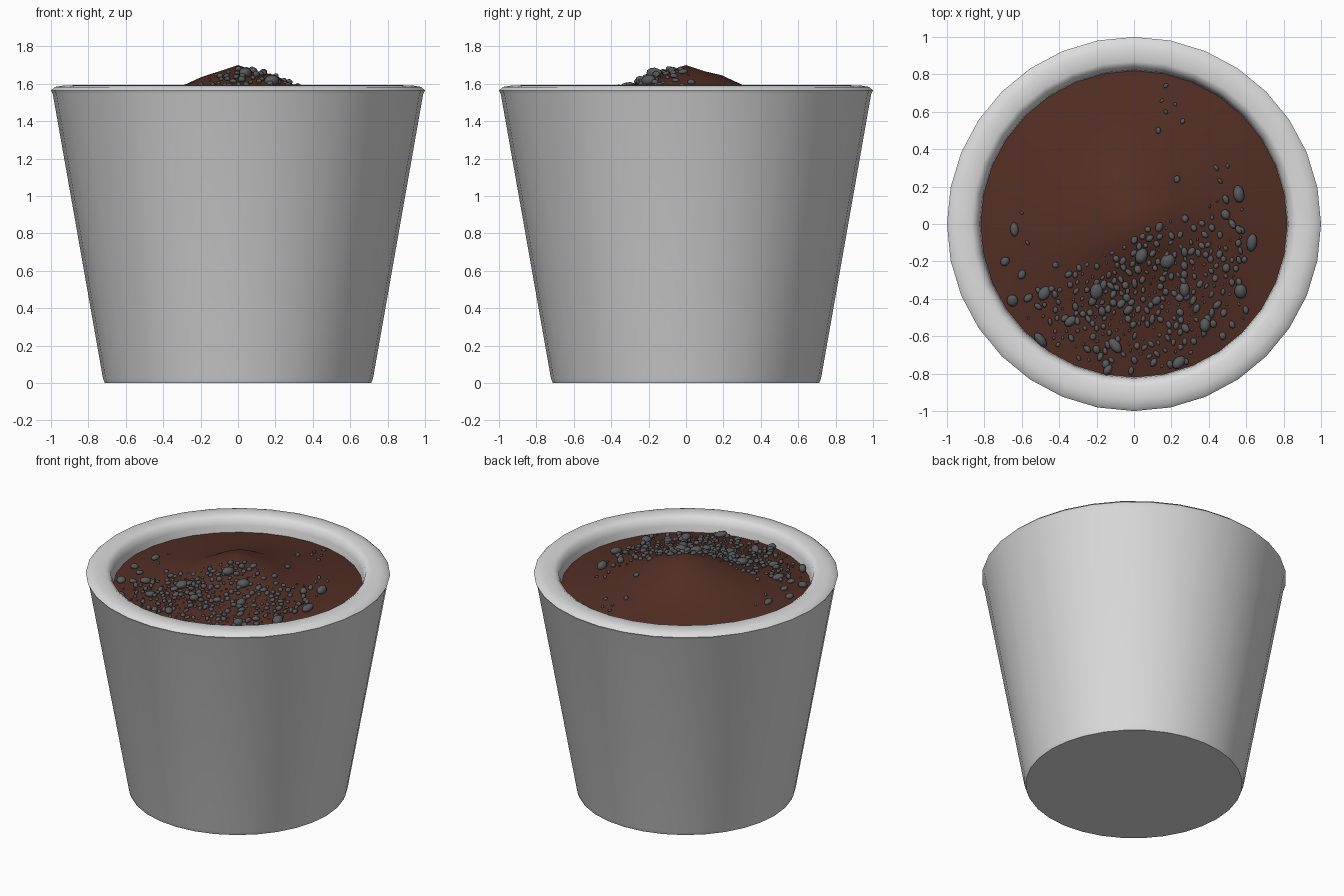
import bpy, bmesh, math, random
from mathutils import Matrix, Vector

random.seed(7)
if "Cube" in bpy.data.objects:
    bpy.data.objects.remove(bpy.data.objects["Cube"])


def material(name, rgb):
    m = bpy.data.materials.new(name)
    m.use_nodes = True
    m.diffuse_color = (*rgb, 1)
    m.node_tree.nodes["Principled BSDF"].inputs["Base Color"].default_value = (*rgb, 1)
    return m


def finish(name, bm, mat, angle):
    mesh = bpy.data.meshes.new(name)
    bmesh.ops.recalc_face_normals(bm, faces=bm.faces)
    bm.to_mesh(mesh)
    bm.free()
    mesh.materials.append(mat)
    ob = bpy.data.objects.new(name, mesh)
    bpy.context.collection.objects.link(ob)
    bpy.ops.object.select_all(action="DESELECT")
    ob.select_set(True)
    bpy.context.view_layer.objects.active = ob
    bpy.ops.object.shade_smooth_by_angle(angle=math.radians(angle))
    return ob


def lathe(profile, steps=32):
    """Spin (radius, height) points around z."""
    bm = bmesh.new()
    verts = [bm.verts.new((r, 0, z)) for r, z in profile]
    edges = [bm.edges.new(pair) for pair in zip(verts, verts[1:])]
    bmesh.ops.spin(bm, geom=verts + edges, cent=(0, 0, 0), axis=(0, 0, 1),
                   angle=math.tau, steps=steps)
    bmesh.ops.remove_doubles(bm, verts=bm.verts, dist=0.0005)
    return bm


pot_white = material("pot_white", (0.72, 0.72, 0.72))
soil_brown = material("soil_brown", (0.085, 0.028, 0.018))
pebble_grey = material("pebble_grey", (0.095, 0.1, 0.105))

# Pot: tapered wall, rounded rim and inner lip
finish("pot", lathe([(0, 0), (0.712, 0), (0.722, 0.025), (0.99, 1.545), (1.0, 1.565),
                     (0.98, 1.583), (0.94, 1.59), (0.87, 1.593), (0.84, 1.575),
                     (0.825, 1.53), (0.81, 1.4)]), pot_white, 60)

# Soil: low mound with a soft peak
MOUND = [(0, 1.70), (0.1, 1.667), (0.2, 1.64), (0.31, 1.585), (0.45, 1.55),
         (0.62, 1.515), (0.84, 1.48)]


def soil_height(x, y):
    r = math.hypot(x, y)
    for (r0, z0), (r1, z1) in zip(MOUND, MOUND[1:]):
        if r <= r1:
            return z0 + (z1 - z0) * (r - r0) / (r1 - r0)
    return MOUND[-1][1]


soil = lathe(MOUND)
for v in soil.verts:
    r = v.co.xy.length
    if 0.15 < r < 0.7:
        v.co.z += 0.006 * math.sin(3 * math.atan2(v.co.y, v.co.x) + 9 * r)
finish("soil", soil, soil_brown, 80)

# Pebbles: a dense drift at the front, with larger stones placed by hand
pebbles = bmesh.new()


def add_pebble(x, y, size):
    shape = Matrix.Diagonal((size * random.uniform(0.65, 0.95), size * random.uniform(0.95, 1.3),
                             size * random.uniform(0.6, 0.85), 1))
    place = Matrix.Translation((x, y, soil_height(x, y) + size * 0.3))
    turn = Matrix.Rotation(random.uniform(-0.9, 0.9), 4, "Z")
    tilt = Matrix.Rotation(random.uniform(-0.3, 0.3), 4, "X")
    bmesh.ops.create_icosphere(pebbles, subdivisions=2, radius=1,
                               matrix=place @ turn @ tilt @ shape)


LARGE = [(-0.64, -0.03), (-0.69, -0.2), (-0.65, -0.41), (-0.1, -0.65), (-0.14, -0.78),
         (0.24, -0.74), (0.38, -0.54), (0.57, -0.36), (0.63, -0.1), (0.49, 0.05),
         (0.56, 0.16), (0.18, -0.2), (-0.2, -0.36), (0.12, -0.41), (-0.03, -0.46),
         (0.04, -0.17), (-0.48, -0.37), (-0.34, -0.52), (0.27, -0.35), (-0.5, -0.62)]
for x, y in LARGE:
    add_pebble(x, y, random.uniform(0.028, 0.042))

STRAY = [(0.17, 0.74), (0.15, 0.66), (0.22, 0.64), (0.17, 0.6), (0.26, 0.55), (0.13, 0.5),
         (0.44, 0.3), (0.5, 0.31), (0.46, 0.23), (0.23, 0.24), (-0.6, 0.06), (-0.6, -0.27),
         (-0.57, -0.1), (-0.42, -0.22), (0.59, -0.19), (0.56, -0.03)]
for x, y in STRAY:
    add_pebble(x, y, random.uniform(0.01, 0.022))

placed = [Vector(p) for p in LARGE]
tries = 0
while len(placed) < 310 and tries < 9000:
    tries += 1
    x = random.gauss(0.04, 0.28)
    y = -0.41 + 0.3 * x + random.gauss(0, 0.17)
    size = random.choice((0.008, 0.013, 0.017, 0.019, 0.022))
    p = Vector((x, y))
    clear = all((p - q).length > 0.033 for q in placed)
    if p.length < 0.79 and y < -0.08 + 0.6 * x + 0.1 * abs(x) and x < 0.6 and clear:
        placed.append(p)
        add_pebble(x, y, size)
finish("pebbles", pebbles, pebble_grey, 60)
